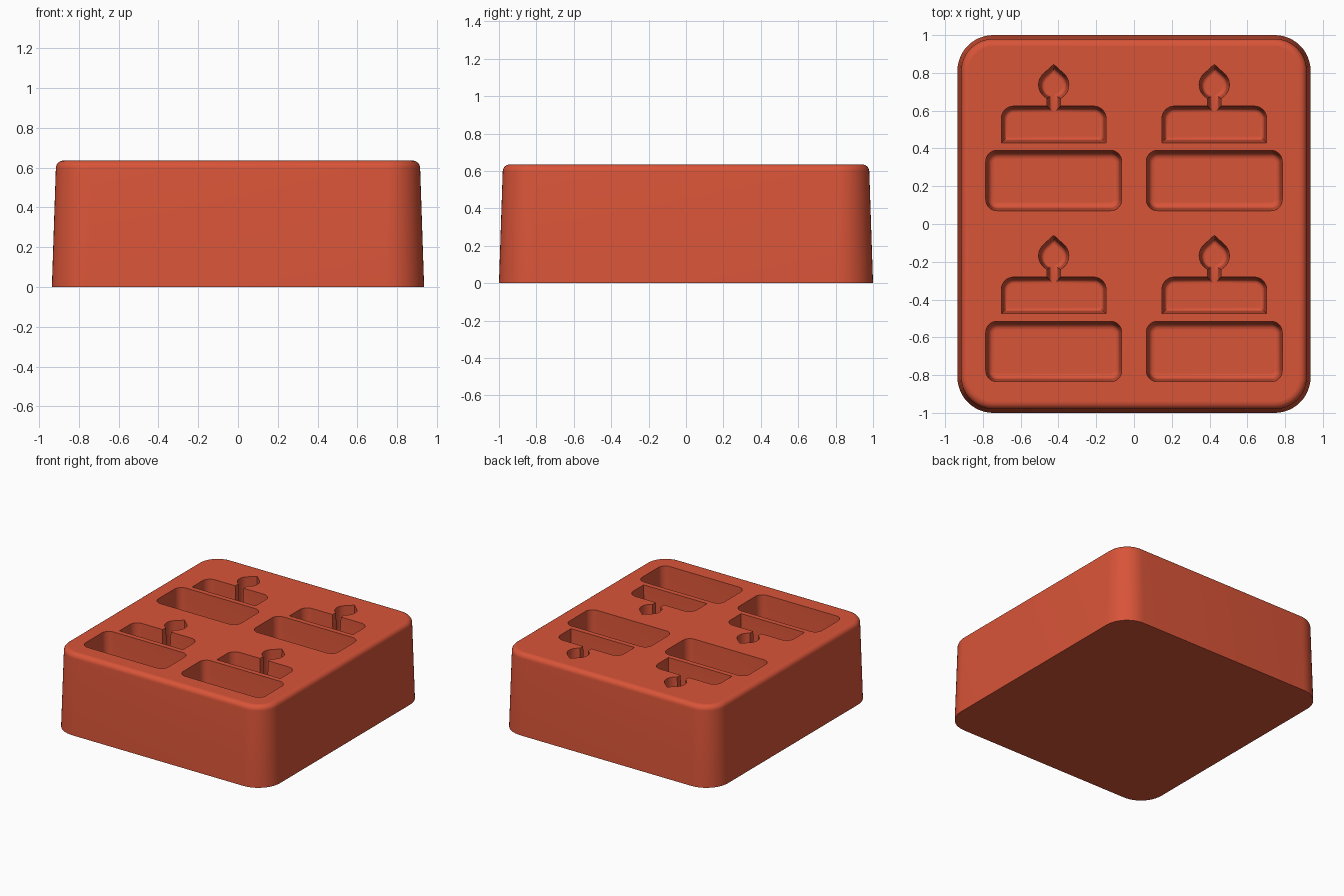
import bpy, bmesh, math
from mathutils import Vector

if "Cube" in bpy.data.objects:
    bpy.data.objects.remove(bpy.data.objects["Cube"], do_unlink=True)

TOP, FLOOR = 0.635, 0.21

red = bpy.data.materials.new("brick red silicone")
red.use_nodes = True
red.diffuse_color = (0.69, 0.089, 0.04, 1)
red.node_tree.nodes["Principled BSDF"].inputs["Base Color"].default_value = red.diffuse_color


def arc(cx, cy, r, start, end, steps):
    """Points along an arc, angles in degrees."""
    angles = [math.radians(start + (end - start) * k / steps) for k in range(steps + 1)]
    return [Vector((cx + r * math.cos(a), cy + r * math.sin(a))) for a in angles]


def rounded_box(hx, hy, r, steps):
    pts = []
    for i, (sx, sy) in enumerate([(1, 1), (-1, 1), (-1, -1), (1, -1)]):
        pts += arc(sx * (hx - r), sy * (hy - r), r, 90 * i, 90 * i + 90, steps)
    return pts


def cake_outline():
    """Upper cake tier with a candle and a pointed flame, anticlockwise."""
    half, low, high, corner = 0.277, 0.43, 0.624, 0.065
    wick, flame_y, flame_r, tip = 0.036, 0.737, 0.08, 0.108
    neck = math.degrees(math.asin(wick / flame_r)) - 90
    shoulder = 90 - math.degrees(math.acos(flame_r / tip))
    right = [Vector((half, low))]
    right += arc(half - corner, high - corner, corner, 0, 90, 8)
    right.append(Vector((wick, high)))
    right += arc(0, flame_y, flame_r, neck, shoulder, 10)
    left = [Vector((-p.x, p.y)) for p in reversed(right)]
    return right + [Vector((0, flame_y + tip))] + left


def shrink(pts, d):
    """Move every edge of an anticlockwise outline inward by d."""
    result = []
    for i, p in enumerate(pts):
        before = (p - pts[i - 1]).normalized()
        after = (pts[(i + 1) % len(pts)] - p).normalized()
        n1, n2 = Vector((-before.y, before.x)), Vector((-after.y, after.x))
        result.append(p + (n1 + n2) * (d / (1 + n1.dot(n2))))
    return result


def loft(bm, outline, profile):
    """Skin an outline through (inset, z) steps; return first and last rings."""
    rings = [[bm.verts.new((p.x, p.y, z)) for p in shrink(outline, d)] for d, z in profile]
    n = len(outline)
    for a, b in zip(rings, rings[1:]):
        for i in range(n):
            j = (i + 1) % n
            bm.faces.new((a[i], a[j], b[j], b[i]))
    return rings[0], rings[-1]


def ring_edges(bm, ring):
    return [bm.edges.get((ring[i - 1], ring[i])) for i in range(len(ring))]


def quarter(steps):
    return [math.pi / 2 * k / steps for k in range(steps + 1)]


def cavity_profile(fillet, draft=0.013):
    """Slightly drafted wall that rounds into a flat floor."""
    return [(0, TOP)] + [(draft + fillet * (1 - math.cos(a)),
                          FLOOR + fillet * (1 - math.sin(a))) for a in quarter(5)]


bm = bmesh.new()

# Block: drafted sides, rounded top rim and flat base
draft, rim = 0.02, 0.038
sides = [(0, 0)] + [(draft + rim * (1 - math.cos(a)),
                     TOP - rim * (1 - math.sin(a))) for a in quarter(6)]
base, top_ring = loft(bm, rounded_box(0.935, 1.0, 0.19, 12), sides)
bm.faces.new(base)
top_edges = ring_edges(bm, top_ring)

# Cake cavities: lower tier, and upper tier with candle, repeated two by two
lower_tier = [p + Vector((0, 0.23)) for p in rounded_box(0.36, 0.16, 0.06, 8)]
for outline, fillet in ((lower_tier, 0.03), (cake_outline(), 0.02)):
    for x in (-0.425, 0.425):
        for y in (0, -0.905):
            placed = [p + Vector((x, y)) for p in outline]
            mouth, floor = loft(bm, placed, cavity_profile(fillet))
            bm.faces.new(floor)
            top_edges += ring_edges(bm, mouth)

# Top face, filled around the cavity mouths
bmesh.ops.triangle_fill(bm, edges=top_edges, use_beauty=True, normal=(0, 0, 1))
bmesh.ops.recalc_face_normals(bm, faces=bm.faces)

mesh = bpy.data.meshes.new("cake_mould")
bm.to_mesh(mesh)
bm.free()
mesh.materials.append(red)
mould = bpy.data.objects.new("cake_mould", mesh)
bpy.context.scene.collection.objects.link(mould)

# Smooth fillets, crisp cavity rims, flat top and floors
bpy.ops.object.select_all(action="DESELECT")
mould.select_set(True)
bpy.context.view_layer.objects.active = mould
bpy.ops.object.shade_smooth_by_angle(angle=math.radians(32))
for face in mesh.polygons:
    if abs(face.normal.z) > 0.999:
        face.use_smooth = False
